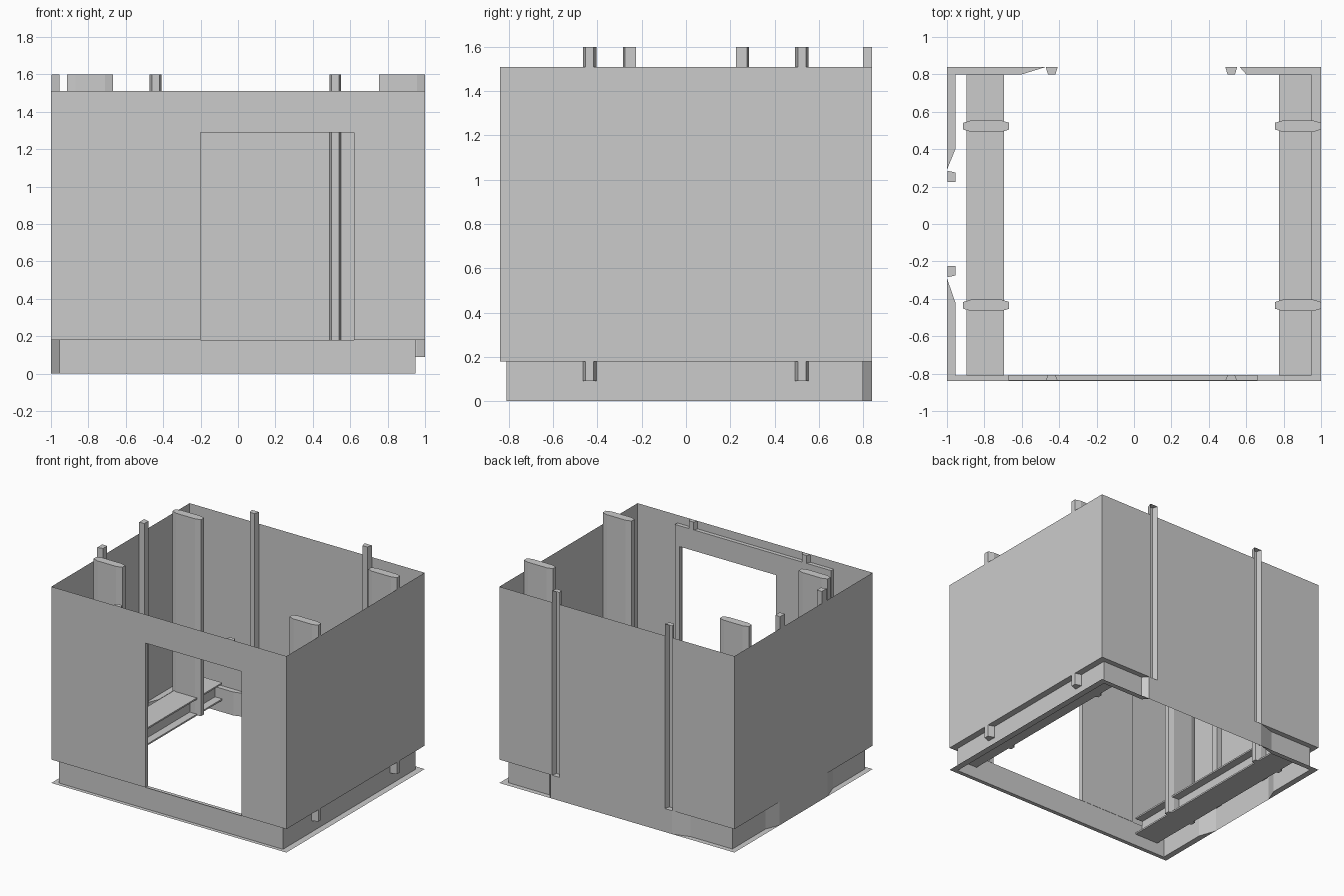
import bpy, bmesh

if "Cube" in bpy.data.objects:
    bpy.data.objects.remove(bpy.data.objects["Cube"], do_unlink=True)

grey = bpy.data.materials.new("plain_grey")
grey.use_nodes = True
grey.diffuse_color = (0.6, 0.6, 0.6, 1)
grey.node_tree.nodes["Principled BSDF"].inputs["Base Color"].default_value = (0.6, 0.6, 0.6, 1)


def finish(name, bm):
    mesh = bpy.data.meshes.new(name)
    bm.to_mesh(mesh)
    bm.free()
    mesh.materials.append(grey)
    obj = bpy.data.objects.new(name, mesh)
    bpy.context.collection.objects.link(obj)
    return obj


def extrude(name, plan, z0, z1, closed=True, bottom=True, top=True):
    """Raise a plan outline into a sheet or a capped prism."""
    bm = bmesh.new()
    low = [bm.verts.new((x, y, z0)) for x, y in plan]
    high = [bm.verts.new((x, y, z1)) for x, y in plan]
    n = len(plan)
    for i in range(n if closed else n - 1):
        j = (i + 1) % n
        bm.faces.new((low[i], low[j], high[j], high[i]))
    if bottom:
        bm.faces.new(low[::-1])
    if top:
        bm.faces.new(high)
    return finish(name, bm)


def plate(name, plan, z):
    bm = bmesh.new()
    bm.faces.new([bm.verts.new((x, y, z)) for x, y in plan])
    return finish(name, bm)


def rect(x0, x1, y0, y1):
    return [(x0, y0), (x1, y0), (x1, y1), (x0, y1)]


FLOOR, WALL_TOP, POST_TOP = 0.18, 1.51, 1.6
W, D = 1.0, 0.84
DOOR_L, DOOR_R, DOOR_TOP = -0.2, 0.62, 1.29
POSTS_X = (0.52, -0.44)


def groove(x):
    """Trapezoid notch pressed inward from the back wall."""
    return [(x + 0.032, D), (x + 0.02, 0.8), (x - 0.02, 0.8), (x - 0.032, D)]


# Upper walls: sides and grooved back in one run, front split by the doorway
run = [(DOOR_R, -D), (W, -D), (W, D)]
for x in POSTS_X:
    run += groove(x)
run += [(-W, D), (-W, -D), (DOOR_L, -D)]
extrude("walls", run, FLOOR, WALL_TOP, closed=False, bottom=False, top=False)
extrude("door_lintel", [(DOOR_L, -D), (DOOR_R, -D)], DOOR_TOP, WALL_TOP,
        closed=False, bottom=False, top=False)

# Groove ends that rise above the back wall, with caps
for i, x in enumerate(POSTS_X):
    extrude(f"back_post_{i + 1}", groove(x), WALL_TOP, POST_TOP,
            closed=False, bottom=False)
    plate(f"back_post_foot_{i + 1}", groove(x), FLOOR)

# Base skirt: recessed at the front, left side and corners, flush elsewhere
outer_a = [(-W, -0.29), (-W, -D), (W, -D), (W, D), (0.565, D)]
inner_a = [(0.6, 0.8), (0.95, 0.8), (0.95, -0.81), (-0.955, -0.81), (-0.955, -0.42)]
outer_b = [(-0.47, D), (-W, D), (-W, 0.29)]
inner_b = [(-0.955, 0.4), (-0.955, 0.8), (-0.6, 0.8)]
skirt = [(-W, -0.29)] + inner_a[::-1] + [(0.565, D), (-0.47, D)] + inner_b[::-1] + [(-W, 0.29)]
extrude("base_skirt", skirt, 0, FLOOR, bottom=False, top=False)

# Foot flange on the ground and soffit below the walls
for name, z in (("foot_flange", 0), ("wall_soffit", FLOOR)):
    plate(name + "_main", outer_a + inner_a, z)
    plate(name + "_corner", outer_b + inner_b, z)

# Side rails: two plates joined by a web
for side, x0, x1 in (("right", -0.895, -0.695), ("left", 0.775, 0.95)):
    for level, z in (("lower", 0.09), ("upper", 0.215)):
        extrude(f"{side}_rail_{level}", rect(x0, x1, -0.81, 0.8), z, z + 0.012)
    mid = (x0 + x1) / 2
    extrude(f"{side}_rail_web", rect(mid - 0.04, mid + 0.04, -0.81, 0.8), 0.09, 0.22)

# Broad upright fins with chamfered ends
fin = [(-0.123, -0.018), (-0.08, -0.031), (0.08, -0.031), (0.123, -0.018)]
fin += [(x, -y) for x, y in fin[::-1]]
for side, cx in (("right", -0.79), ("left", 0.877)):
    for end, cy in (("front", -0.435), ("back", 0.523)):
        extrude(f"{side}_{end}_fin", [(cx + x, cy + y) for x, y in fin], 0.09, POST_TOP)

# Slim posts inside the right wall
for end, s in (("front", -1), ("back", 1)):
    plan = [(-0.998, 0.285 * s), (-0.955, 0.275 * s), (-0.955, 0.225 * s), (-0.998, 0.225 * s)]
    extrude(f"right_{end}_post", plan, FLOOR, POST_TOP)

# Sliding door casing on the inside of the front wall
inside = (-0.838, -0.808)
extrude("door_track", rect(-0.67, 0.66, *inside), DOOR_TOP, 1.45)
extrude("door_jamb", rect(DOOR_R, 0.66, *inside), FLOOR, DOOR_TOP)
extrude("door_pocket", rect(-0.67, DOOR_L, *inside), FLOOR, DOOR_TOP)
for i, x in enumerate(POSTS_X):
    plan = [(x - 0.032, -0.838), (x + 0.032, -0.838), (x + 0.02, -0.808), (x - 0.02, -0.808)]
    extrude(f"door_track_post_{i + 1}", plan, 1.45, WALL_TOP)
